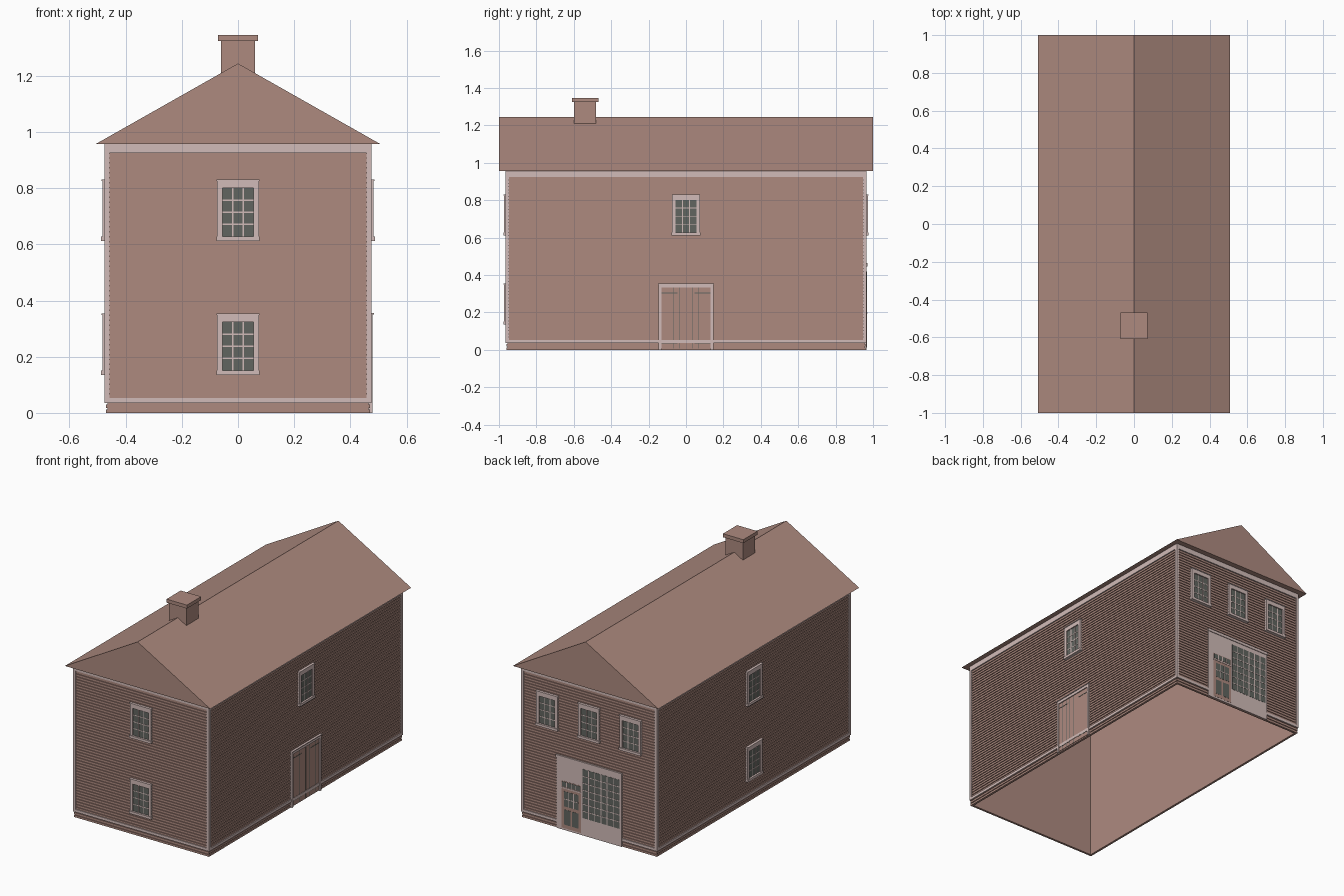
import bpy
from math import pi
from mathutils import Matrix, Vector

cube = bpy.data.objects.get("Cube")
if cube:
    bpy.data.objects.remove(cube, do_unlink=True)


def material(name, rgb):
    m = bpy.data.materials.new(name)
    m.use_nodes = True
    m.diffuse_color = (*rgb, 1)
    m.node_tree.nodes["Principled BSDF"].inputs["Base Color"].default_value = (*rgb, 1)
    return m


BROWN = material("warm brown", (0.42, 0.255, 0.213))
TRIM = material("pale trim", (0.64, 0.50, 0.48))
GLASS = material("grey green glass", (0.12, 0.13, 0.115))

HX, HY, EAVE = 0.465, 0.955, 0.957
PROUD = 0.010  # how far the trim stands out from the wall
# each wall: turn about z, distance from the centre, half length
WALLS = {"front": (0, HY, HX), "right": (pi / 2, HX, HY),
         "back": (pi, HY, HX), "left": (-pi / 2, HX, HY)}


def make(name, verts, faces, mats, slots=None):
    me = bpy.data.meshes.new(name)
    me.from_pydata(verts, [], faces)
    for m in mats:
        me.materials.append(m)
    if slots:
        me.polygons.foreach_set("material_index", slots)
    ob = bpy.data.objects.new(name, me)
    bpy.context.collection.objects.link(ob)
    return ob


def boxes(name, items, wall=None):
    """Boxes (mat, x0, x1, z0, z1, d0, d1); d is the distance out from a wall, or y."""
    verts, faces, slots, mats = [], [], [], []
    for m, x0, x1, z0, z1, d0, d1 in items:
        if m not in mats:
            mats.append(m)
        n = len(verts)
        for d in (d0, d1):
            for x, z in ((x0, z0), (x1, z0), (x1, z1), (x0, z1)):
                if wall:
                    turn, dist, _ = WALLS[wall]
                    verts.append(Matrix.Rotation(turn, 3, "Z") @ Vector((x, -dist - d, z)))
                else:
                    verts.append(Vector((x, d, z)))
        quads = [(3, 2, 1, 0), (4, 5, 6, 7)]
        quads += [(i, (i + 1) % 4, (i + 1) % 4 + 4, i + 4) for i in range(4)]
        if not wall:
            quads = [q[::-1] for q in quads]
        faces += [[n + i for i in q] for q in quads]
        slots += [mats.index(m)] * 6
    return make(name, verts, faces, mats, slots)


def panes(x0, x1, z0, z1, cols, rows, d, bar=0.005):
    """Glass plate with a grid of glazing bars."""
    out = [(GLASS, x0, x1, z0, z1, 0, d)]
    for i in range(1, cols):
        x = x0 + (x1 - x0) * i / cols
        out.append((TRIM, x - bar / 2, x + bar / 2, z0, z1, 0, d + 0.0010))
    for i in range(1, rows):
        z = z0 + (z1 - z0) * i / rows
        out.append((TRIM, x0, x1, z - bar / 2, z + bar / 2, 0, d + 0.0012))
    return out


def window(name, wall, u, z):
    """Sash window with casing, head cap and sill; z is the sill height."""
    items = panes(u - 0.055, u + 0.055, z + 0.012, z + 0.184, 3, 4, 0.010)
    items += [(TRIM, u - 0.074, u - 0.055, z, z + 0.21, 0, 0.017),
              (TRIM, u + 0.055, u + 0.074, z, z + 0.21, 0, 0.017),
              (TRIM, u - 0.055, u + 0.055, z + 0.184, z + 0.21, 0, 0.017),
              (TRIM, u - 0.076, u + 0.076, z + 0.21, z + 0.215, 0, 0.021),
              (TRIM, u - 0.077, u + 0.077, z - 0.004, z + 0.012, 0, 0.022)]
    boxes(name, items, wall)


def trim_band(name, z0, z1):
    """Band of trim around all four walls."""
    for wall, (_, _, half) in WALLS.items():
        reach = half + PROUD
        boxes(name + "_" + wall, [(TRIM, -reach, reach, z0, z1, -0.005, PROUD)], wall)


# walls, open below: flat inside, horizontal boards with grooves outside
rows, step, board, out = 54, 0.0175, 0.0125, 0.005
rings = [(EAVE, -0.009), (0, -0.009)]
for r in range(rows):
    z = r * step
    rings += [(z, 0), (z, out), (z + board, out), (z + board, 0)]
rings.append((EAVE, 0))
verts, faces = [], []
for z, d in rings:
    x, y = HX + d, HY + d
    verts += [(-x, -y, z), (x, -y, z), (x, y, z), (-x, y, z)]
for k in range(len(rings) - 1):
    faces += [(4 * k + i, 4 * k + (i + 1) % 4, 4 * k + 4 + (i + 1) % 4, 4 * k + 4 + i)
              for i in range(4)]
make("boarded_walls", verts, faces, [BROWN])

# corner boards, eave frieze and water table
tx, ty, w = HX + PROUD, HY + PROUD, 0.018
boxes("corner_boards", [(TRIM, *sorted((sx * tx, sx * (tx - w))), 0.036, EAVE,
                         *sorted((sy * ty, sy * (ty - w)))) for sx in (-1, 1) for sy in (-1, 1)])
trim_band("eave_frieze", 0.925, EAVE)
trim_band("water_table", 0.036, 0.053)

# gable roof
roof = [(x, y, z) for y in (-1, 1) for x, z in ((-0.507, EAVE), (0.507, EAVE), (0, 1.244))]
make("gable_roof", roof, [(0, 1, 2), (5, 4, 3), (1, 4, 5, 2), (3, 0, 2, 5), (0, 3, 4, 1)], [BROWN])

# chimney with cap
boxes("chimney", [(BROWN, -0.06, 0.06, 1.15, 1.324, -0.60, -0.48),
                  (BROWN, -0.071, 0.071, 1.324, 1.346, -0.61, -0.469)])

# windows
for level, z in (("lower", 0.139), ("upper", 0.616)):
    window("front_window_" + level, "front", 0, z)
    window("left_hand_window_" + level, "left", 0, z)
window("side_window_above_door", "right", 0, 0.616)
for i, u in enumerate((-0.29, 0, 0.29)):
    window("back_window_%d" % (i + 1), "back", u, 0.616)

# double plank door
door = [(BROWN, -0.132, 0.132, 0.008, 0.333, 0, 0.008),
        (TRIM, -0.146, -0.132, 0, 0.333, 0, 0.014),
        (TRIM, 0.132, 0.146, 0, 0.333, 0, 0.014),
        (TRIM, -0.146, 0.146, 0.333, 0.350, 0, 0.014),
        (TRIM, -0.150, 0.150, 0.350, 0.355, 0, 0.019)]
for s in (-1, 1):
    for u in (0.033, 0.066, 0.099):
        door.append((GLASS, s * u - 0.001, s * u + 0.001, 0.008, 0.333, 0, 0.0083))
    for z in (0.035, 0.303):
        a, b = sorted((s * 0.045, s * 0.132))
        door.append((GLASS, a, b, z - 0.002, z + 0.002, 0, 0.0095))
door.append((GLASS, -0.001, 0.001, 0.008, 0.333, 0, 0.0083))
boxes("plank_double_door", door, "right")

# shop front: surround, large window, glazed door with transom
boxes("shop_surround", [(TRIM, -0.228, 0.228, 0, 0.445, 0, 0.011),
                        (TRIM, -0.231, 0.231, 0.445, 0.463, 0, 0.015)], "back")
boxes("shop_window", panes(-0.045, 0.214, 0.11, 0.418, 6, 7, 0.012), "back")
leaf = [(BROWN, -0.190, -0.055, 0.012, 0.308, 0, 0.012),
        (TRIM, -0.190, -0.055, 0.262, 0.270, 0, 0.014)]
leaf += panes(-0.186, -0.059, 0.274, 0.304, 4, 1, 0.013)
leaf += panes(-0.172, -0.073, 0.150, 0.245, 3, 2, 0.013)
leaf += [(GLASS, a, a + 0.044, 0.035, 0.130, 0, 0.013) for a in (-0.172, -0.117)]
boxes("shop_door", leaf, "back")
